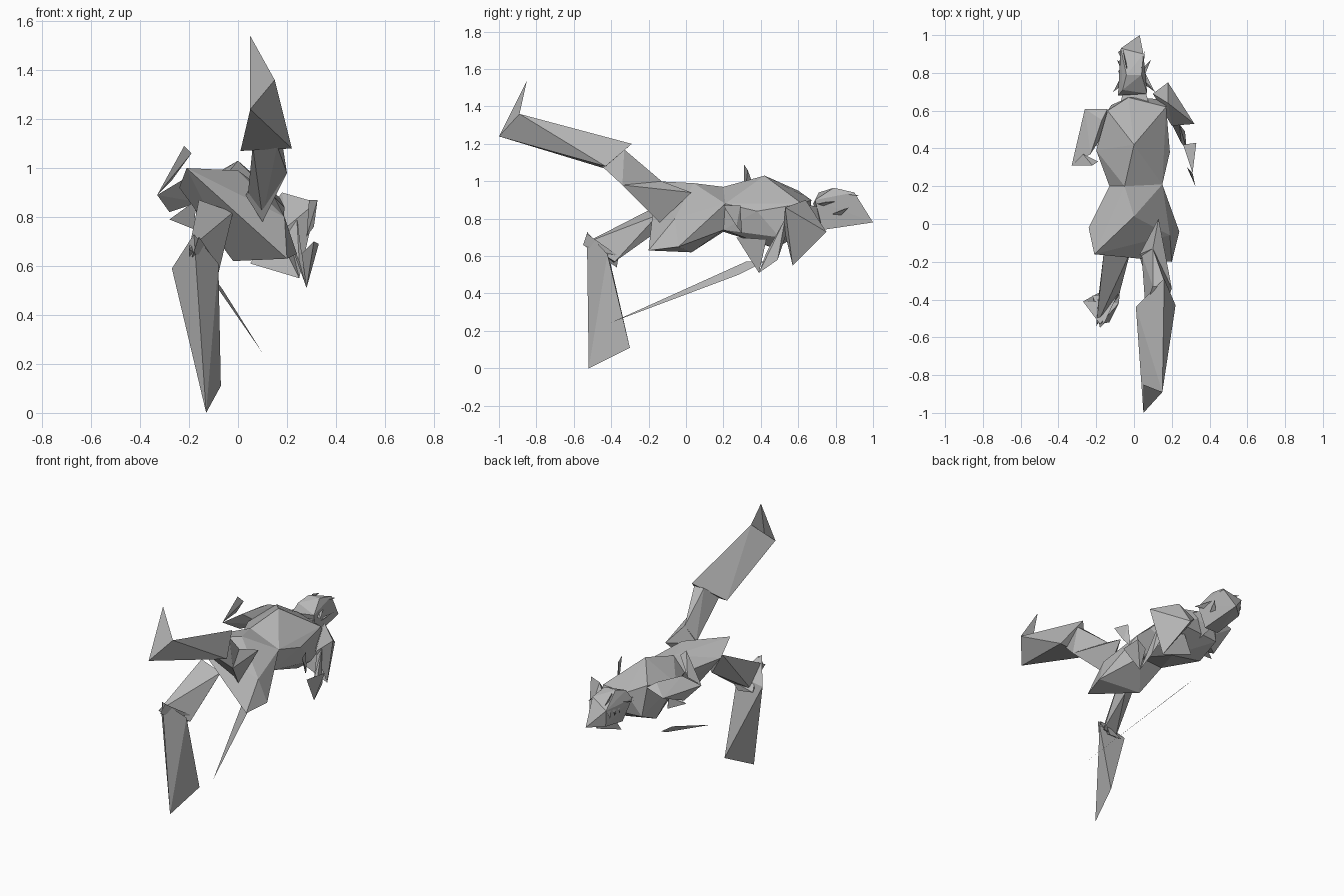
import bpy, bmesh
from mathutils import Vector

skin = bpy.data.materials.new("grey")
skin.diffuse_color = (0.47, 0.47, 0.47, 1)


def finish(name, bm):
    bmesh.ops.recalc_face_normals(bm, faces=bm.faces)
    me = bpy.data.meshes.new(name)
    bm.to_mesh(me)
    bm.free()
    me.materials.append(skin)
    ob = bpy.data.objects.new(name, me)
    bpy.context.collection.objects.link(ob)
    return ob


def hull(name, *pts):
    """Faceted solid wrapped around a few corner points."""
    bm = bmesh.new()
    vs = [bm.verts.new(p) for p in pts]
    bmesh.ops.convex_hull(bm, input=vs)
    loose = [v for v in bm.verts if not v.link_faces]
    bmesh.ops.delete(bm, geom=loose, context='VERTS')
    return finish(name, bm)


def spike(name, base, tip, side, width):
    """Three-sided pointed sliver."""
    b, t, s = Vector(base), Vector(tip), Vector(side).normalized() * width
    up = (t - b).cross(s).normalized() * width * 0.4
    return hull(name, b - s, b + s, b + up, t)


# Rolled pelvis, tapering to the waist
waist = [(-0.13, 0.20, 0.88), (-0.05, 0.20, 0.97), (0.15, 0.21, 0.88),
         (0.12, 0.20, 0.74), (-0.05, 0.20, 0.73)]
hull("pelvis", (-0.21, -0.16, 1.0), (0.0, 0.04, 0.99), (0.20, -0.20, 0.63),
     (0.24, -0.04, 0.65), (0.19, -0.06, 0.80), (-0.24, -0.02, 0.92),
     (-0.02, 0.03, 0.62), *waist)

# Chest with a raised spine point
hull("chest", (0.0, 0.42, 1.03), (-0.03, 0.67, 0.90), (0.17, 0.62, 0.88),
     (0.16, 0.66, 0.75), (0.18, 0.50, 0.70), (0.19, 0.38, 0.84),
     (-0.14, 0.60, 0.95), (-0.20, 0.39, 0.90), (-0.12, 0.48, 0.68),
     (0.10, 0.48, 0.64), (-0.12, 0.63, 0.75), *waist)

# Neck and wedge-shaped head
hull("neck", (-0.08, 0.60, 0.88), (0.09, 0.60, 0.88), (0.0, 0.60, 0.73),
     (-0.05, 0.74, 0.86), (0.05, 0.74, 0.86), (0.0, 0.74, 0.76))
hull("head", (0.03, 1.0, 0.78), (-0.07, 0.93, 0.89), (0.05, 0.90, 0.94),
     (-0.04, 0.79, 0.965), (0.04, 0.79, 0.965), (-0.06, 0.71, 0.94),
     (-0.085, 0.68, 0.88), (0.07, 0.69, 0.90), (-0.06, 0.92, 0.78),
     (0.05, 0.73, 0.74), (-0.05, 0.73, 0.74))

# Ears, brow slivers and cheek points
for s in (-1, 1):
    side = "left" if s < 0 else "right"
    spike(side + "_ear", (s * 0.05, 0.78, 0.88), (s * 0.11, 0.70, 0.88), (0, 1, 0.4), 0.04)
    spike(side + "_brow", (s * 0.04, 0.82, 0.94), (s * 0.06, 0.93, 0.92), (0, 0.3, 1), 0.02)
    spike(side + "_cheek", (s * 0.05, 0.80, 0.82), (s * 0.09, 0.87, 0.86), (0, 1, 0), 0.03)

# Jagged teeth along the left of the mouth
for i in range(3):
    y = 0.80 + i * 0.05
    spike(f"tooth_{i}", (-0.07, y, 0.88), (-0.085, y + 0.01, 0.83), (0, 1, 0), 0.02)

# Left arm: broad bent arm, lower flap and raised hand
hull("left_arm", (-0.26, 0.61, 0.90), (-0.14, 0.61, 0.94), (-0.17, 0.55, 0.96),
     (-0.33, 0.31, 0.89), (-0.28, 0.42, 0.82), (-0.16, 0.48, 0.86),
     (-0.23, 0.37, 0.95))
hull("left_elbow_flap", (-0.28, 0.40, 0.79), (-0.17, 0.42, 0.87), (-0.18, 0.45, 0.75),
     (-0.19, 0.45, 0.83))
hull("left_hand", (-0.33, 0.31, 0.89), (-0.22, 0.31, 1.09), (-0.19, 0.33, 1.06),
     (-0.27, 0.37, 0.95))

# Right arm: shoulder wedge, thin forearm and hand
hull("right_upper_arm", (0.18, 0.75, 0.73), (0.32, 0.53, 0.86), (0.18, 0.64, 0.90),
     (0.25, 0.57, 0.55), (0.20, 0.52, 0.76), (0.10, 0.69, 0.80))
hull("right_armpit", (0.05, 0.60, 0.61), (0.25, 0.57, 0.55), (0.22, 0.60, 0.68),
     (0.12, 0.62, 0.72))
hull("right_forearm", (0.19, 0.55, 0.76), (0.24, 0.53, 0.80), (0.28, 0.39, 0.51),
     (0.25, 0.43, 0.62), (0.27, 0.49, 0.58))
hull("right_hand", (0.31, 0.27, 0.70), (0.33, 0.43, 0.69), (0.28, 0.39, 0.51),
     (0.26, 0.42, 0.65))
hull("right_finger", (0.325, 0.20, 0.87), (0.29, 0.29, 0.87), (0.28, 0.30, 0.72),
     (0.31, 0.27, 0.76))

# Thin dagger blade below the belly
hull("dagger", (0.10, -0.40, 0.245), (-0.06, 0.28, 0.50), (-0.11, 0.42, 0.57),
     (-0.125, 0.32, 0.57))

# Raised leg kicked backwards
hull("raised_hip", (0.13, 0.03, 0.94), (0.10, -0.14, 0.78), (0.03, -0.16, 0.89),
     (0.10, -0.13, 1.0), (0.20, -0.34, 0.98))
hull("raised_thigh", (0.10, -0.14, 0.80), (0.04, -0.16, 0.89), (0.10, -0.13, 1.0),
     (0.20, -0.34, 0.98), (0.17, -0.33, 1.17), (0.10, -0.33, 1.17),
     (0.06, -0.44, 1.09), (0.16, -0.46, 1.09))
hull("raised_shin", (0.01, -0.44, 1.07), (0.22, -0.43, 1.08), (0.16, -0.29, 1.20),
     (0.05, -1.0, 1.24), (0.15, -0.89, 1.36))
hull("raised_foot", (0.05, -1.0, 1.24), (0.15, -0.89, 1.36), (0.05, -0.85, 1.54),
     (0.06, -0.90, 1.32))

# Standing leg
hull("standing_thigh", (-0.16, -0.15, 0.87), (-0.02, -0.15, 0.82), (-0.07, -0.17, 0.72),
     (-0.20, -0.54, 0.67), (-0.19, -0.40, 0.56), (-0.08, -0.38, 0.57))
hull("standing_shin", (-0.18, -0.53, 0.73), (-0.27, -0.41, 0.59), (-0.08, -0.42, 0.61),
     (-0.13, -0.52, 0.0), (-0.07, -0.30, 0.11))
hull("standing_knee", (-0.18, -0.55, 0.66), (-0.16, -0.53, 0.72), (-0.22, -0.38, 0.55),
     (-0.12, -0.37, 0.54), (-0.08, -0.36, 0.60))
